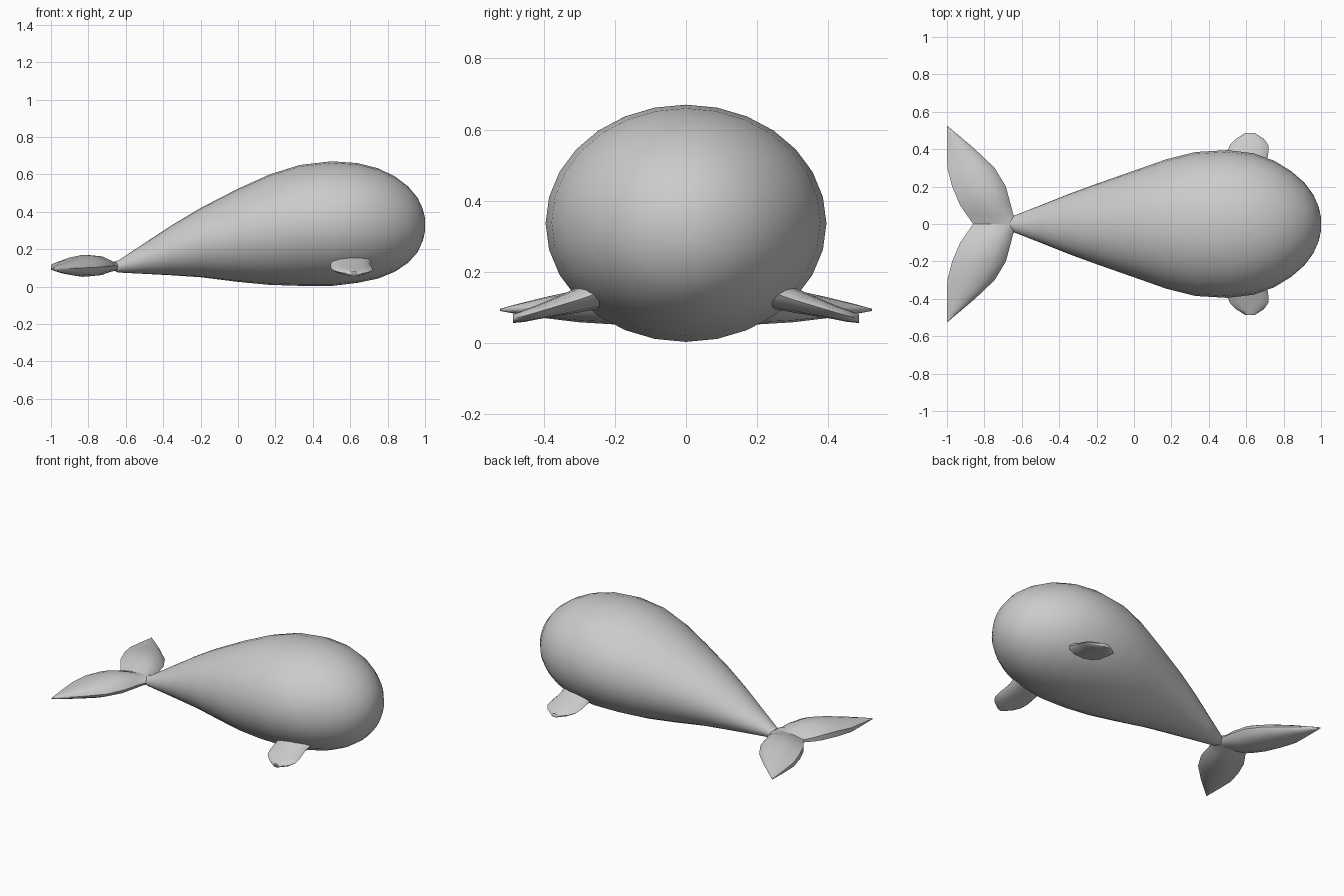
import bpy, bmesh, math
from mathutils import Vector

if "Cube" in bpy.data.objects:
    bpy.data.objects.remove(bpy.data.objects["Cube"])

grey = bpy.data.materials.new("whale grey")
grey.diffuse_color = (0.6, 0.6, 0.6, 1)
grey.use_nodes = True
grey.node_tree.nodes["Principled BSDF"].inputs["Base Color"].default_value = grey.diffuse_color


def loft(name, rings, angle, mirror=False):
    """Skin closed rings of points, cap both ends, optionally mirror across y."""
    bm = bmesh.new()
    loops = [[bm.verts.new(p) for p in ring] for ring in rings]
    for a, b in zip(loops, loops[1:]):
        n = len(a)
        for i in range(n):
            bm.faces.new((a[i], a[(i + 1) % n], b[(i + 1) % n], b[i]))
    bm.faces.new(loops[0])
    bm.faces.new(loops[-1])
    bmesh.ops.remove_doubles(bm, verts=bm.verts, dist=0.0005)
    bmesh.ops.recalc_face_normals(bm, faces=bm.faces)
    me = bpy.data.meshes.new(name)
    bm.to_mesh(me)
    bm.free()
    ob = bpy.data.objects.new(name, me)
    bpy.context.collection.objects.link(ob)
    me.materials.append(grey)
    if mirror:
        m = ob.modifiers.new("mirror", 'MIRROR')
        m.use_axis = (False, True, False)
    bpy.ops.object.select_all(action='DESELECT')
    ob.select_set(True)
    bpy.context.view_layer.objects.active = ob
    bpy.ops.object.shade_smooth_by_angle(angle=math.radians(angle))
    return ob


# Body: elliptical rings along x (x, top z, bottom z, half width)
stations = [(-0.66, .135, .085, .03), (-0.64, .14, .075, .045), (-0.5, .232, .068, .10),
            (-0.35, .33, .06, .16), (-0.2, .42, .05, .215), (0, .523, .025, .285),
            (.17, .60, .009, .345), (.33, .65, .004, .385), (.5, .67, .003, .395),
            (.64, .66, .02, .378), (.75, .632, .043, .338), (.84, .588, .08, .283),
            (.91, .535, .128, .222), (.96, .475, .183, .155), (.988, .415, .245, .09),
            (1.0, .365, .295, .035)]
N = 28
body = []
for x, top, bot, w in stations:
    c, h = (top + bot) / 2, (top - bot) / 2
    body.append([(x, w * math.cos(2 * math.pi * i / N), c + h * math.sin(2 * math.pi * i / N))
                 for i in range(N)])
loft("body", body, 60)

# Tail flukes: lens sections along y (y, leading x, trailing x, top z, bottom z)
sections = [(0, -.60, -.86, .135, .08), (.05, -.645, -.895, .15, .065),
            (.1, -.658, -.93, .168, .055), (.2, -.685, -.972, .17, .052),
            (.3, -.745, -.998, .15, .058), (.4, -.85, -1.0, .128, .07),
            (.48, -.945, -1.0, .108, .082), (.523, -.996, -1.0, .096, .09)]
fluke = []
for y, lead, trail, top, bot in sections:
    mid, half = (top + bot) / 2, (top - bot) / 2
    upper = [(t, f) for t, f in ((0, 0), (.08, .5), (.25, .88), (.5, 1), (.75, .75), (1, .3))]
    prof = upper + [(t, -f) for t, f in reversed(upper[1:])]
    fluke.append([(lead + (trail - lead) * t, y, mid + half * f) for t, f in prof])
loft("tail_fluke", fluke, 50, True)

# Side fins: oval sections going outward and down (y, centre x, half length, centre z, half thickness)
fins = [(.22, .60, .12, .15, .05), (.30, .60, .107, .122, .036), (.38, .608, .11, .098, .025),
        (.42, .615, .104, .086, .02), (.455, .62, .075, .076, .017), (.487, .62, .025, .068, .012)]
fin = []
for y, cx, hl, z, ht in fins:
    fin.append([(cx + hl * math.cos(2 * math.pi * i / 12), y, z + ht * math.sin(2 * math.pi * i / 12))
                for i in range(12)])
loft("side_fin", fin, 50, True)
